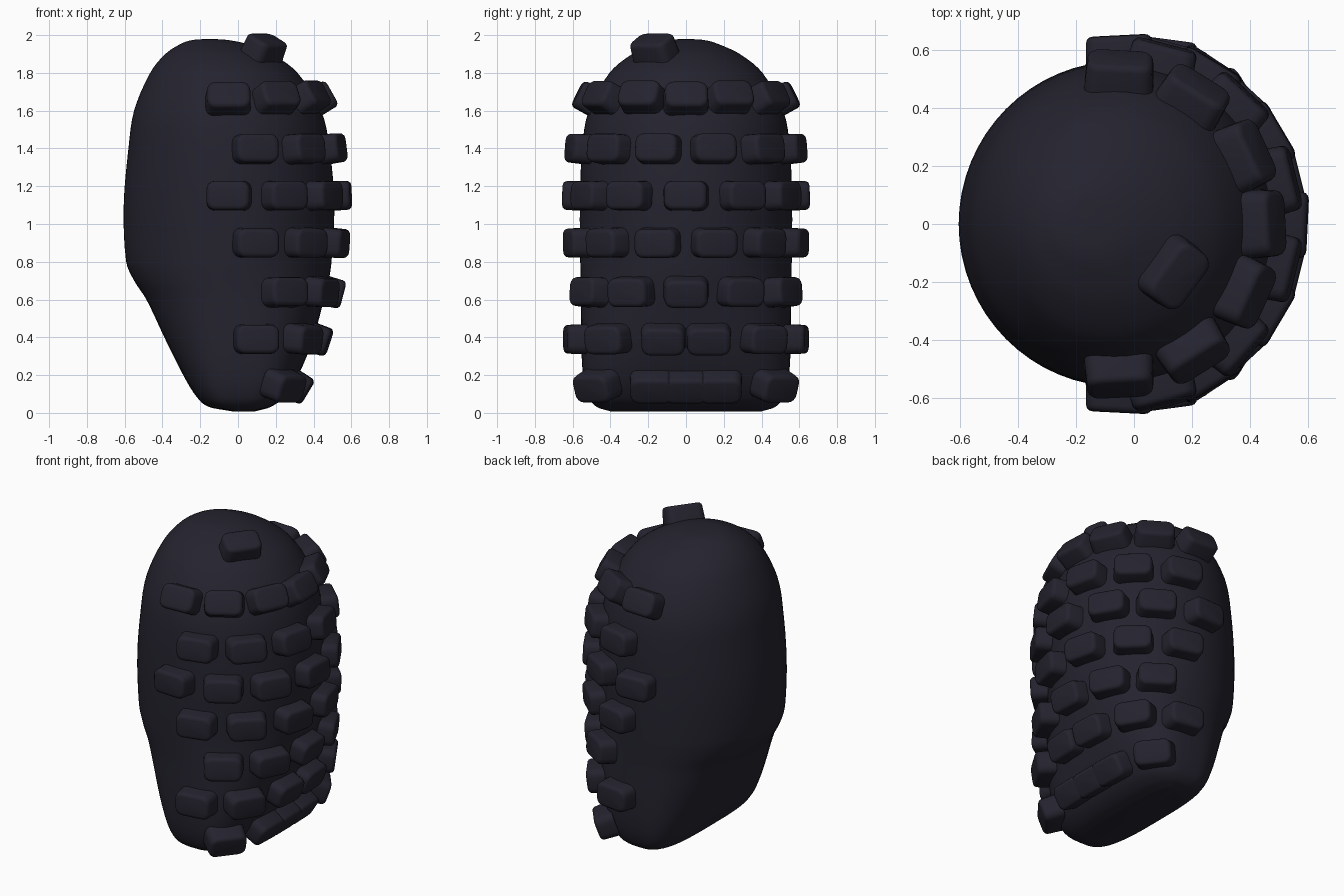
import bpy, bmesh, math
from mathutils import Vector, Matrix
from mathutils.bvhtree import BVHTree

cube = bpy.data.objects.get("Cube")
if cube:
    bpy.data.objects.remove(cube, do_unlink=True)

rubber = bpy.data.materials.new("dark rubber")
rubber.use_nodes = True
rubber.diffuse_color = (0.018, 0.017, 0.028, 1)
rubber.node_tree.nodes["Principled BSDF"].inputs["Base Color"].default_value = (0.018, 0.017, 0.028, 1)


def add_object(name, bm):
    mesh = bpy.data.meshes.new(name)
    bm.to_mesh(mesh)
    bm.free()
    mesh.materials.append(rubber)
    obj = bpy.data.objects.new(name, mesh)
    bpy.context.collection.objects.link(obj)
    bpy.ops.object.select_all(action='DESELECT')
    obj.select_set(True)
    bpy.context.view_layer.objects.active = obj
    bpy.ops.object.shade_smooth_by_angle(angle=math.radians(50))
    return obj


# Body sections: height, -x edge, +x edge, half depth, roundness exponent
SECTIONS = [
    (0.008, -0.03, 0.09, 0.40, 3.5),
    (0.03, -0.15, 0.17, 0.47, 3.5),
    (0.08, -0.215, 0.24, 0.515, 3.5),
    (0.20, -0.29, 0.32, 0.545, 3.1),
    (0.40, -0.39, 0.40, 0.555, 2.6),
    (0.60, -0.485, 0.455, 0.555, 2.25),
    (0.70, -0.55, 0.48, 0.557, 2.1),
    (0.80, -0.592, 0.495, 0.56, 2.0),
    (1.10, -0.605, 0.51, 0.562, 2.0),
    (1.40, -0.58, 0.485, 0.55, 2.0),
    (1.60, -0.55, 0.44, 0.515, 2.0),
    (1.80, -0.465, 0.315, 0.405, 2.0),
    (1.90, -0.385, 0.18, 0.285, 2.0),
    (1.955, -0.30, 0.04, 0.165, 2.0),
    (1.975, -0.235, -0.06, 0.09, 2.0),
    (1.98, -0.16, -0.14, 0.01, 2.0),
]
SIDES, STEPS = 64, 4


def smooth_sections(rows):
    """Catmull-Rom interpolation between the sections."""
    out = []
    for i in range(len(rows) - 1):
        a, b, c, d = (rows[max(0, min(len(rows) - 1, i + k))] for k in (-1, 0, 1, 2))
        for s in range(STEPS):
            t = s / STEPS
            row = []
            for j in range(5):
                # tangents scaled to the uneven section spacing
                m1 = (c[j] - a[j]) / (c[0] - a[0]) * (c[0] - b[0])
                m2 = (d[j] - b[j]) / (d[0] - b[0]) * (c[0] - b[0])
                row.append((2*t**3 - 3*t**2 + 1) * b[j] + (t**3 - 2*t**2 + t) * m1
                           + (3*t**2 - 2*t**3) * c[j] + (t**3 - t**2) * m2)
            out.append(row)
    return out + [rows[-1]]


def build_body():
    bm = bmesh.new()
    rings = []
    for z, left, right, depth, n in smooth_sections(SECTIONS):
        ring = []
        for k in range(SIDES):
            a = 2 * math.pi * k / SIDES
            c, s = math.cos(a), math.sin(a)
            x = (left + right) / 2 + (right - left) / 2 * math.copysign(abs(c) ** (2 / n), c)
            ring.append(bm.verts.new((x, depth * math.copysign(abs(s) ** (2 / n), s), z)))
        rings.append(ring)
    for lo, hi in zip(rings, rings[1:]):
        for k in range(SIDES):
            m = (k + 1) % SIDES
            bm.faces.new((lo[k], lo[m], hi[m], hi[k]))
    bm.faces.new(rings[0][::-1])
    bm.faces.new(rings[-1])
    bm.normal_update()
    surface = BVHTree.FromBMesh(bm)
    add_object("body", bm)
    return surface


surface = build_body()


# Raised rounded tread block seated on the body surface
def tread_block(name, x, y, z):
    loc, normal, _, _ = surface.find_nearest(Vector((x, y, z)))
    along = Vector((0, 0, 1)).cross(normal).normalized()
    up = normal.cross(along)
    frame = Matrix((along, up, normal)).transposed().to_4x4()
    frame.translation = loc + normal * 0.03
    bm = bmesh.new()
    bmesh.ops.create_cube(bm, size=1, matrix=Matrix.Diagonal((0.24, 0.16, 0.12, 1)))
    for v in bm.verts:
        if v.co.z > 0:
            v.co.x *= 0.94
            v.co.y *= 0.94
    corners = [e for e in bm.edges if abs(e.verts[0].co.z - e.verts[1].co.z) > 0.05]
    bmesh.ops.bevel(bm, geom=corners, offset=0.045, segments=4, profile=0.5, affect='EDGES')
    rim = [e for e in bm.edges if all(v.co.z > 0.05 for v in e.verts)]
    bmesh.ops.bevel(bm, geom=rim, offset=0.022, segments=3, profile=0.5, affect='EDGES')
    bm.transform(frame)
    add_object(name, bm)


# Rows of blocks: height and (x, y) positions, mirrored front to back
WIDE = [(0.10, 0.58), (0.36, 0.42), (0.50, 0.15)]
ROWS = [
    (1.665, [(-0.05, 0.52), (0.20, 0.43), (0.37, 0.23), (0.44, 0)]),
    (1.40, WIDE),
    (1.15, [(-0.05, 0.59), (0.25, 0.51), (0.45, 0.30), (0.53, 0)]),
    (0.90, WIDE),
    (0.64, [(0.25, 0.51), (0.43, 0.29), (0.49, 0)]),
    (0.39, [(0.10, 0.58), (0.35, 0.42), (0.42, 0.12)]),
    (0.13, [(0.27, 0.49), (0.33, 0.18), (0.33, 0)]),
]
for r, (z, spots) in enumerate(ROWS, 1):
    for i, (x, y) in enumerate(spots, 1):
        if y == 0:
            tread_block(f"tread_row{r}_centre", x, 0, z)
        else:
            tread_block(f"tread_row{r}_front_{i}", x, -y, z)
            tread_block(f"tread_row{r}_back_{i}", x, y, z)
tread_block("tread_top", 0.14, -0.17, 1.93)
